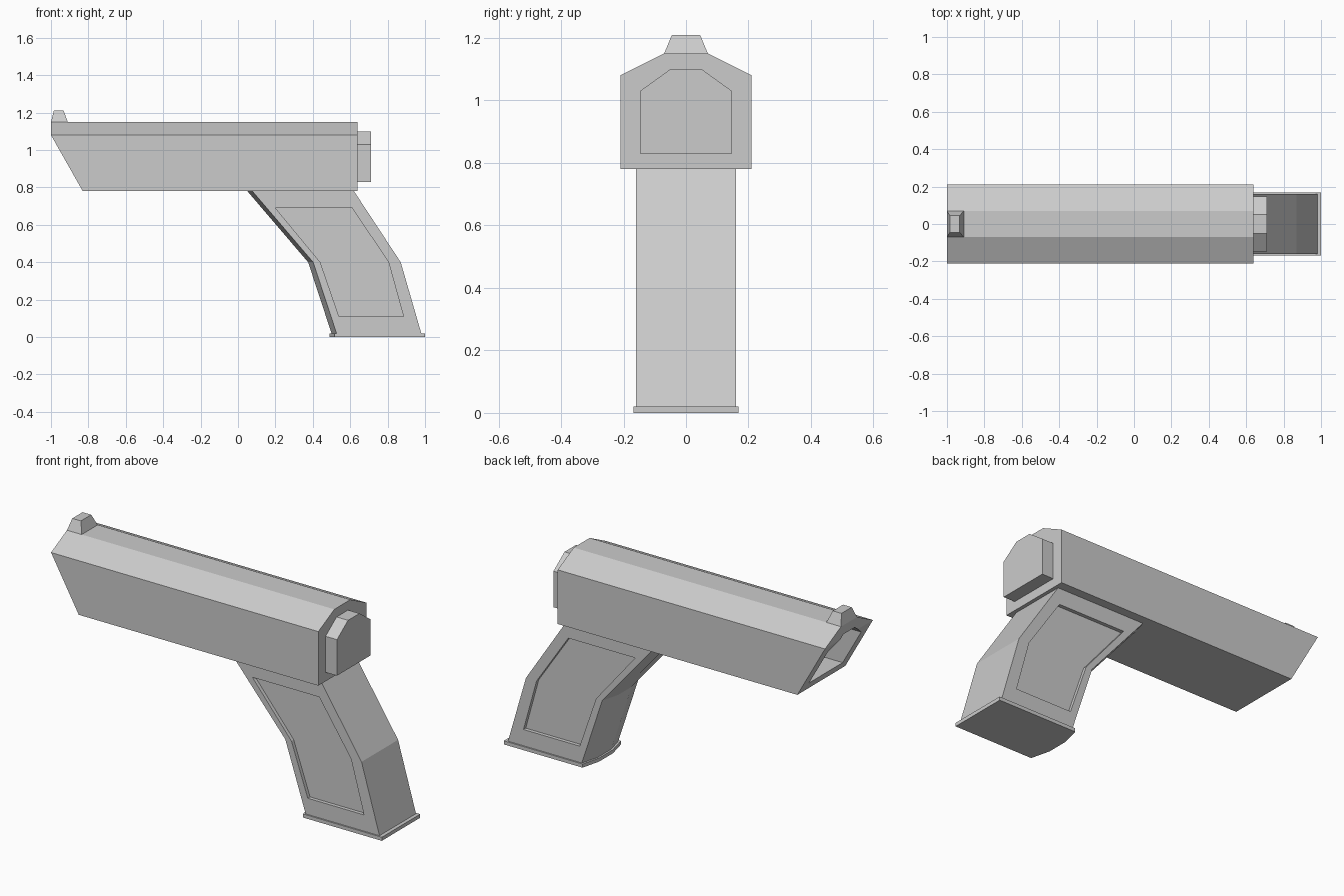
import bpy, bmesh

if "Cube" in bpy.data.objects:
    bpy.data.objects.remove(bpy.data.objects["Cube"])


def finish(name, bm):
    bmesh.ops.recalc_face_normals(bm, faces=bm.faces[:])
    mesh = bpy.data.meshes.new(name)
    bm.to_mesh(mesh)
    bm.free()
    obj = bpy.data.objects.new(name, mesh)
    bpy.context.collection.objects.link(obj)
    return obj


def loft(rings):
    """Closed solid through rings of 3D points."""
    bm = bmesh.new()
    vs = [[bm.verts.new(p) for p in r] for r in rings]
    n = len(rings[0])
    for a, b in zip(vs, vs[1:]):
        for i in range(n):
            j = (i + 1) % n
            bm.faces.new((a[i], a[j], b[j], b[i]))
    bm.faces.new(vs[0])
    bm.faces.new(vs[-1])
    bmesh.ops.recalc_face_normals(bm, faces=bm.faces[:])
    return bm


def along_x(profile, x0, x1):
    return loft([[(x, y, z) for y, z in profile] for x in (x0, x1)])


def along_y(profile, y0, y1):
    return loft([[(x, y, z) for x, z in profile] for y in (y0, y1)])


def mirror_y(half):
    return half + [(-y, z) for y, z in reversed(half)]


def cut(obj, cutter):
    cutter.hide_render = True
    mod = obj.modifiers.new("cut", 'BOOLEAN')
    mod.operation = 'DIFFERENCE'
    mod.solver = 'EXACT'
    mod.object = cutter
    bpy.context.view_layer.objects.active = obj
    bpy.ops.object.modifier_apply(modifier=mod.name)
    bpy.data.objects.remove(cutter)


outer = mirror_y([(0.21, 0.78), (0.21, 1.08), (0.07, 1.15)])
inner = mirror_y([(0.147, 0.83), (0.147, 1.03), (0.05, 1.10)])

# Slide with slanted front end
bm = along_x(outer, -1.0, 0.64)
bmesh.ops.bisect_plane(bm, geom=bm.verts[:] + bm.edges[:] + bm.faces[:], dist=1e-4,
                       plane_co=(-1.0, 0, 1.08), plane_no=(-0.30, 0, -0.17),
                       clear_outer=True)
bmesh.ops.holes_fill(bm, edges=[e for e in bm.edges if e.is_boundary])
slide = finish("slide", bm)

# Front opening and rear block share the smaller section
cut(slide, finish("opening_cutter", along_x(inner, -1.1, -0.5)))
finish("rear_block", along_x(inner, 0.64, 0.71))

# Front sight
finish("front_sight", loft([
    [(-1.0, -0.07, 1.15), (-0.91, -0.07, 1.15), (-0.91, 0.07, 1.15), (-1.0, 0.07, 1.15)],
    [(-0.985, -0.045, 1.21), (-0.932, -0.045, 1.21),
     (-0.932, 0.045, 1.21), (-0.985, 0.045, 1.21)]]))


def grip_ring(z, front, rear, w):
    half = [(rear, w), (front + 0.027, w), (front, 0.06)]
    return [(x, y, z) for x, y in half] + [(x, -y, z) for x, y in reversed(half)]


# Bent grip with faceted front strap
grip = finish("grip", loft([grip_ring(0.02, 0.50, 0.98, 0.16),
                            grip_ring(0.40, 0.375, 0.87, 0.16),
                            grip_ring(0.78, 0.05, 0.62, 0.16)]))

# Recessed side panels
panel = [(0.20, 0.69), (0.61, 0.69), (0.805, 0.40),
         (0.885, 0.11), (0.54, 0.11), (0.44, 0.40)]
for s in (-1, 1):
    cut(grip, finish("panel_cutter", along_y(panel, s * 0.14, s * 0.25)))

# Base plate
finish("base_plate", loft([grip_ring(z, 0.49, 1.0, 0.168) for z in (0.0, 0.02)]))
